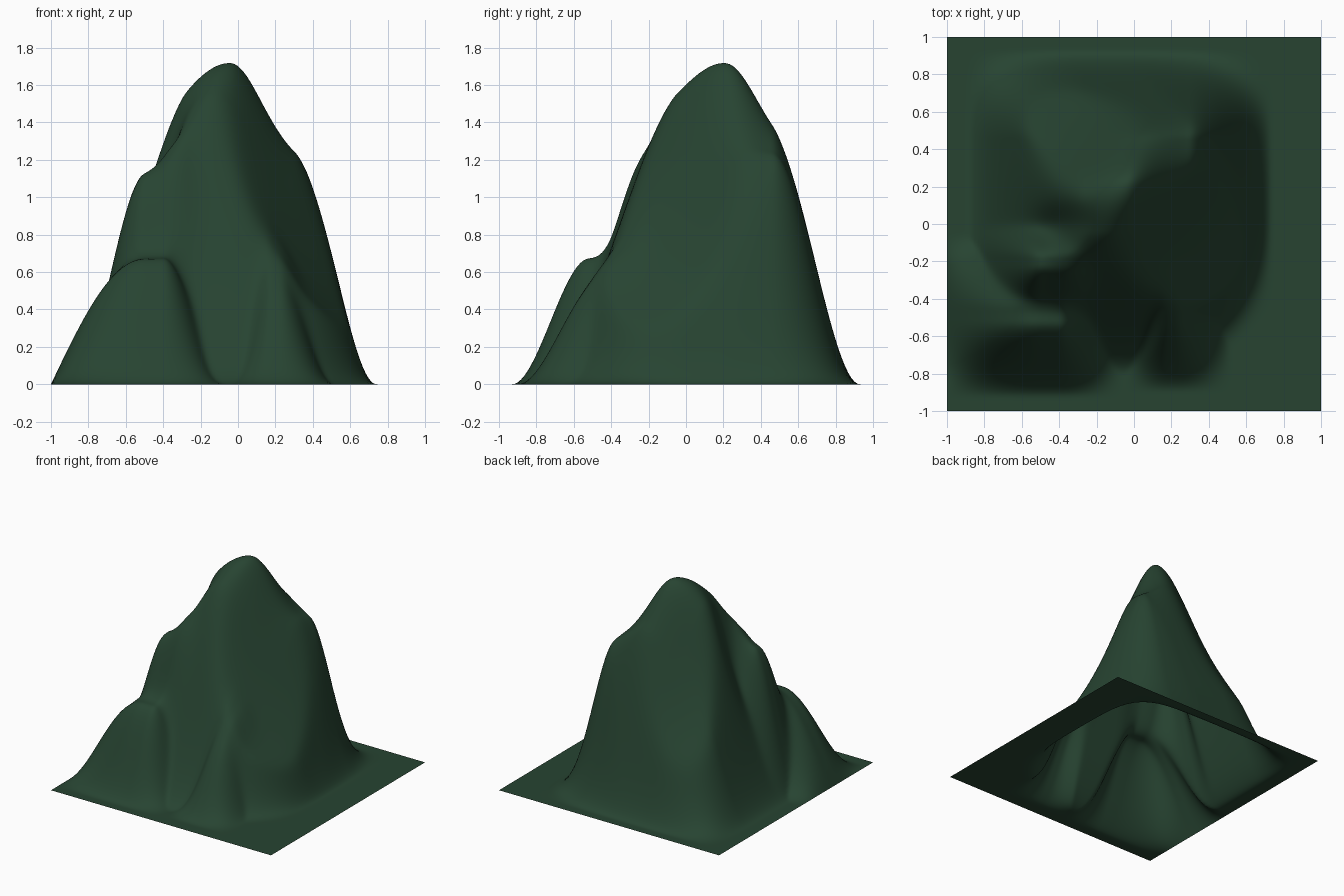
import bpy, bmesh
from math import exp, sin, pi, sqrt

if "Cube" in bpy.data.objects:
    bpy.data.objects.remove(bpy.data.objects["Cube"])


def ramp(v, foot, top):
    """Smooth wall: 0 at foot, 1 at top (either direction)."""
    t = max(0.0, min(1.0, (v - foot) / (top - foot)))
    return t * t * (3 - 2 * t)


def box_hill(x, y, xs, ys):
    """Rounded block: (foot, top, top, foot) along x and along y."""
    return (ramp(x, xs[0], xs[1]) * ramp(x, xs[3], xs[2])
            * ramp(y, ys[0], ys[1]) * ramp(y, ys[3], ys[2]))


def blob(x, y, cx, cy, left, right, front, back):
    """Bell with a different width on each side."""
    dx = (x - cx) / (left if x < cx else right)
    dy = (y - cy) / (front if y < cy else back)
    return exp(-dx * dx - dy * dy)


def soft_min(values, p=10):
    if min(values) < 1e-4:
        return 0.0
    return sum(v ** -p for v in values) ** (-1 / p)


def height(x, y):
    s, e = (x - y) / sqrt(2), (x + y) / sqrt(2)  # across / along the diagonal crest
    # main massif with the summit on top
    crown = 1.27 + 0.465 * blob(x, y, -0.04, 0.21, 0.42, 0.23, 0.43, 0.25)
    crown -= 0.26 * blob(x, y, -0.43, -0.02, 0.16, 0.14, 0.14, 0.12)
    crown -= 0.06 * blob(x, y, 0.36, 0.47, 0.16, 0.2, 0.2, 0.2)
    body = crown * box_hill(x, y, (-0.9, -0.27, 0.3, 0.74), (-0.81, -0.04, 0.46, 0.93))
    body *= ramp(e, 1.2, 0.58) * ramp(s, 0.84, 0.45)
    # flanks falling away on both sides of the diagonal crest
    right_flank = 1.6 * exp(-2.3 * s) - 0.575 * e
    left_flank = 1.17 * exp(2.2 * (s + 0.5)) - 0.575 * e
    body = soft_min((body, right_flank, left_flank))
    # left shoulder
    shoulder = 1.1 * box_hill(x, y, (-0.88, -0.5, -0.38, 0.1), (-0.64, -0.22, -0.18, 0.15))
    # low front-left ridge, running out to the edge of the sheet
    run_out = sin(pi / 2 * max(0.0, min(1.0, (x + 1) / 0.5)))
    ridge = 0.67 * run_out * box_hill(x, y, (-3, -2, -0.4, -0.06), (-0.93, -0.52, -0.45, -0.05))
    # front-right spur
    spur = 0.56 * box_hill(x, y, (-0.06, 0.18, 0.22, 0.52), (-0.9, -0.45, -0.3, 0.1))
    # soft maximum blends the landforms
    return sum(h ** 6 for h in (body, shoulder, ridge, spur)) ** (1 / 6)


# mountain sheet
bm = bmesh.new()
bmesh.ops.create_grid(bm, x_segments=120, y_segments=120, size=1.0)
for v in bm.verts:
    v.co.z = height(v.co.x, v.co.y)
for f in bm.faces:
    f.smooth = True
mesh = bpy.data.meshes.new("mountain")
bm.to_mesh(mesh)
bm.free()
mountain = bpy.data.objects.new("mountain", mesh)
bpy.context.collection.objects.link(mountain)

# dark green
green = bpy.data.materials.new("dark_green")
green.diffuse_color = (0.02, 0.057, 0.031, 1)
green.use_nodes = True
green.node_tree.nodes["Principled BSDF"].inputs["Base Color"].default_value = green.diffuse_color
mesh.materials.append(green)
